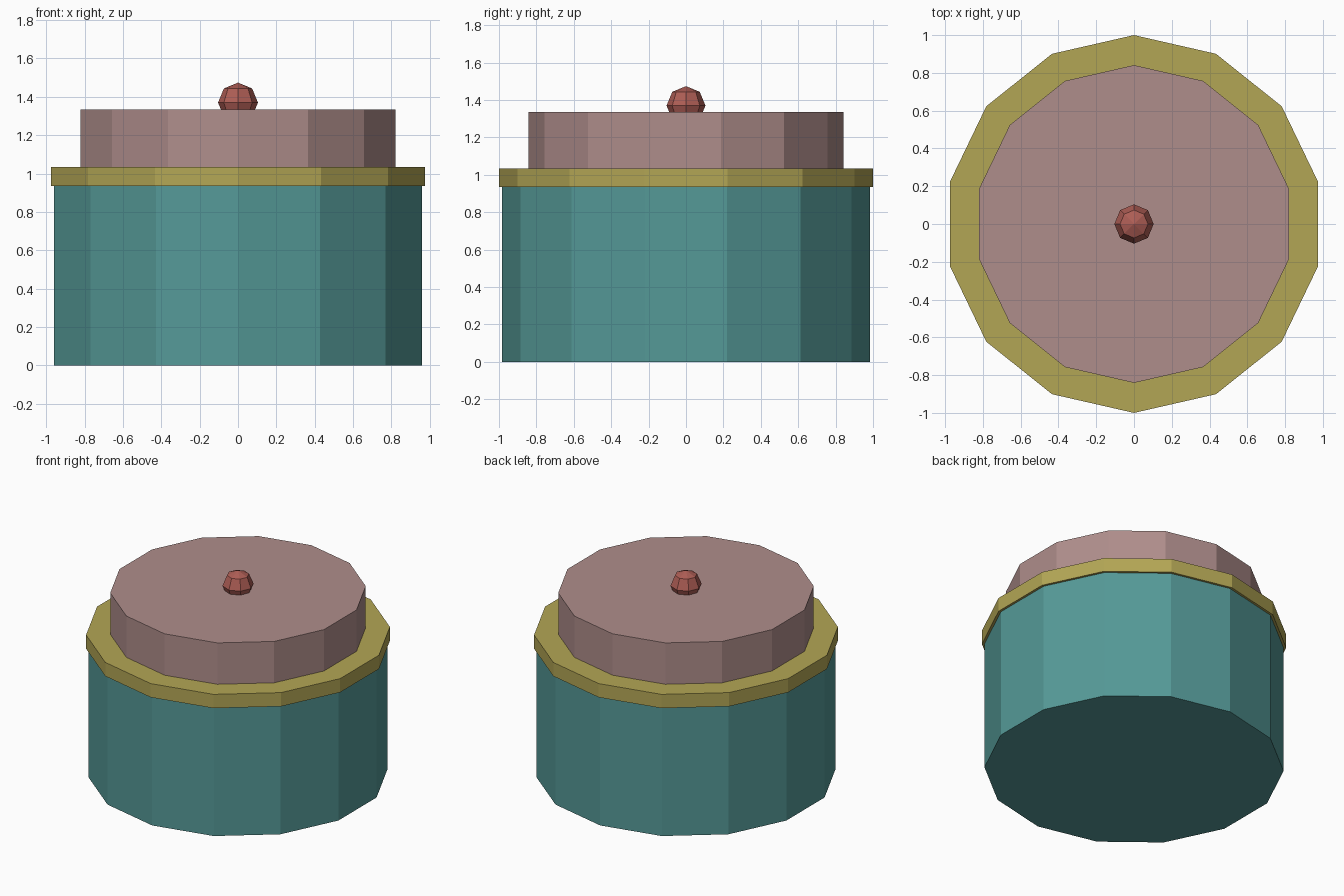
import bpy

if "Cube" in bpy.data.objects:
    bpy.data.objects.remove(bpy.data.objects["Cube"])

SIDES = 14


def paint(obj, name, color):
    obj.name = name
    mat = bpy.data.materials.new(name + "_paint")
    mat.diffuse_color = (*color, 1)
    mat.use_nodes = True
    mat.node_tree.nodes["Principled BSDF"].inputs["Base Color"].default_value = mat.diffuse_color
    obj.data.materials.append(mat)


def drum(name, radius, z0, z1, color):
    bpy.ops.mesh.primitive_cylinder_add(
        vertices=SIDES, radius=radius, depth=z1 - z0, location=(0, 0, (z0 + z1) / 2))
    paint(bpy.context.object, name, color)


# Container body, rim band and lid
drum("body", 0.983, 0.0, 0.935, (0.09, 0.32, 0.31))
drum("rim", 1.0, 0.935, 1.035, (0.45, 0.38, 0.09))
drum("lid", 0.841, 1.035, 1.335, (0.43, 0.27, 0.26))

# Round knob, sunk partly into the lid
bpy.ops.mesh.primitive_uv_sphere_add(
    segments=8, ring_count=4, radius=0.104, location=(0, 0, 1.37))
paint(bpy.context.object, "knob", (0.42, 0.11, 0.09))
